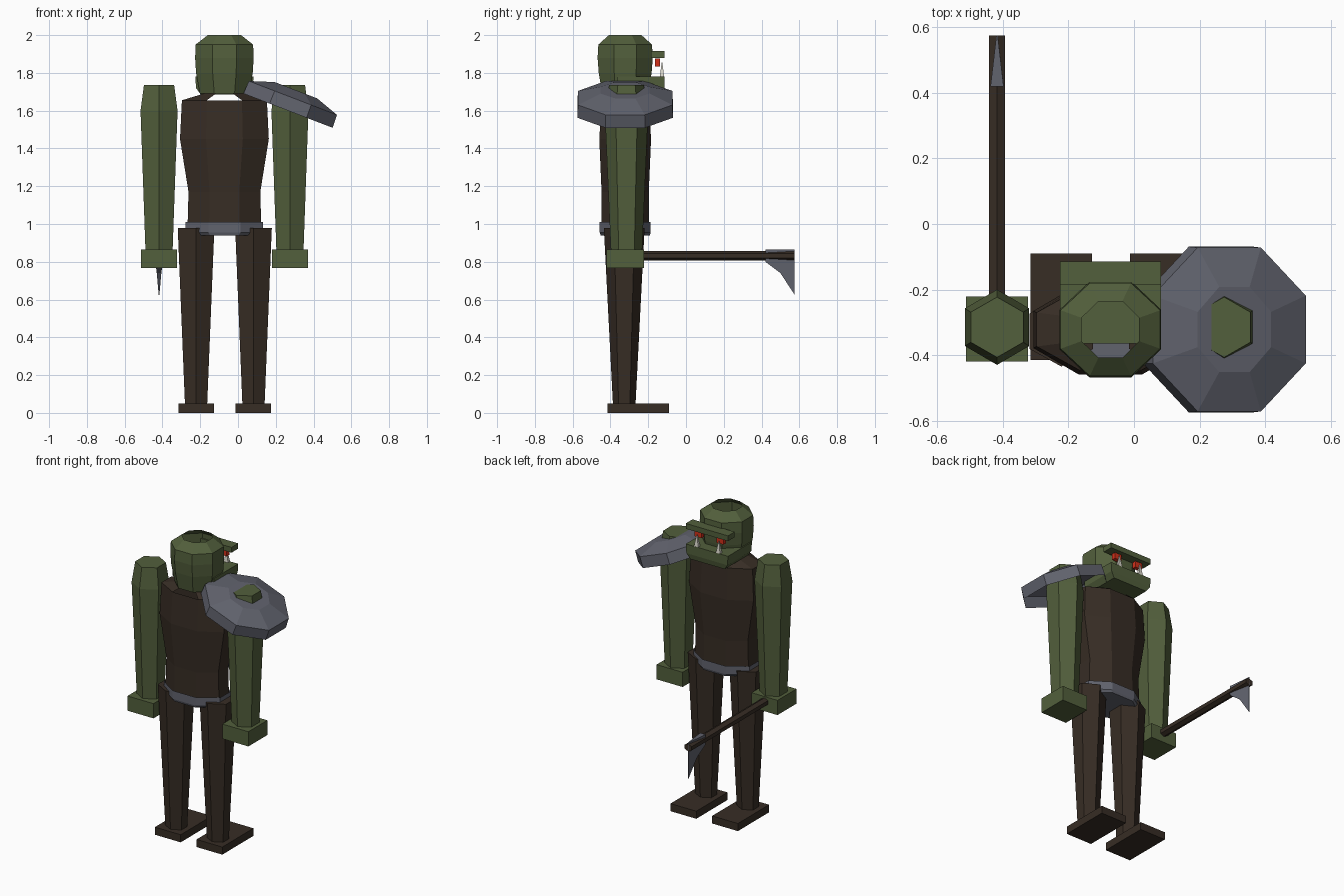
import bpy, bmesh, math
from mathutils import Matrix, Vector

old = bpy.data.objects.get("Cube")
if old:
    bpy.data.objects.remove(old, do_unlink=True)


def material(name, rgb):
    m = bpy.data.materials.new(name)
    m.use_nodes = True
    m.diffuse_color = (*rgb, 1)
    m.node_tree.nodes["Principled BSDF"].inputs["Base Color"].default_value = (*rgb, 1)
    return m


GREEN = material("green skin", (0.085, 0.115, 0.045))
BROWN = material("dark leather", (0.038, 0.026, 0.018))
STEEL = material("dull steel", (0.12, 0.125, 0.155))
RED = material("red eye", (0.65, 0.03, 0.01))
IVORY = material("ivory", (0.7, 0.68, 0.6))


def finish(bm, name, mat):
    bmesh.ops.recalc_face_normals(bm, faces=bm.faces)
    me = bpy.data.meshes.new(name)
    bm.to_mesh(me)
    bm.free()
    me.materials.append(mat)
    ob = bpy.data.objects.new(name, me)
    bpy.context.collection.objects.link(ob)
    return ob


def octagon(hx, hy, k=0.414):
    quarter = [(hx, hy * k), (hx * k, hy)]
    half = quarter + [(-x, y) for x, y in reversed(quarter)]
    return half + [(-x, -y) for x, y in half]


def hexagon(hx, hy):
    return [(hx, hy / 2), (0, hy), (-hx, hy / 2), (-hx, -hy / 2), (0, -hy), (hx, -hy / 2)]


def rectangle(hx, hy):
    return [(hx, hy), (-hx, hy), (-hx, -hy), (hx, -hy)]


def loft(name, mat, shape, sections, at=(0, 0, 0), bottom=True, top=True, turn=None, open_face=None):
    """Stack cross-sections (height, half x, half y) into one shell."""
    bm = bmesh.new()
    rings = [[bm.verts.new((x, y, z)) for x, y in shape(hx, hy)] for z, hx, hy in sections]
    for a, b in zip(rings, rings[1:]):
        for i in range(len(a)):
            j = (i + 1) % len(a)
            bm.faces.new((a[i], a[j], b[j], b[i]))
    if bottom:
        bm.faces.new(rings[0][::-1])
    if top:
        bm.faces.new(rings[-1])
    bmesh.ops.recalc_face_normals(bm, faces=bm.faces)
    if open_face:
        gone = [f for f in bm.faces if open_face(f)]
        bmesh.ops.delete(bm, geom=gone, context="FACES")
    if turn:
        bm.transform(turn)
    bm.transform(Matrix.Translation(at))
    return finish(bm, name, mat)


def box(name, mat, lo, hi):
    c = (Vector(lo) + Vector(hi)) / 2
    h = (Vector(hi) - Vector(lo)) / 2
    return loft(name, mat, rectangle, [(-h.z, h.x, h.y), (h.z, h.x, h.y)], c)


MID_X, MID_Y = -0.072, -0.322
centre = (MID_X, MID_Y, 0)

# Torso, with the collar open at front and back
loft("torso", BROWN, octagon,
     [(0.99, 0.195, 0.125), (1.17, 0.19, 0.125), (1.45, 0.235, 0.137),
      (1.655, 0.225, 0.125), (1.69, 0.11, 0.09)],
     centre, bottom=False, top=False,
     open_face=lambda f: f.calc_center_median().z > 1.656 and abs(f.calc_center_median().x) < 0.01)
loft("belt", STEEL, octagon,
     [(0.94, 0.185, 0.13), (0.955, 0.205, 0.135), (1.01, 0.205, 0.135)], centre, top=False)

# Head shell, open at the crown, with the jaw set through it
loft("head", GREEN, octagon,
     [(1.69, 0.13, 0.122), (1.80, 0.15, 0.14), (1.88, 0.155, 0.146),
      (1.95, 0.152, 0.142), (2.0, 0.088, 0.086)], centre, bottom=False, top=False)
loft("jaw", GREEN, rectangle, [(1.685, 0.125, 0.118), (1.72, 0.15, 0.125), (1.78, 0.154, 0.125)],
     (MID_X, -0.24, 0))
box("brow", GREEN, (-0.226, -0.185, 1.88), (0.082, -0.115, 1.915))

# Eyes and tusks
for side, s in (("right", -1), ("left", 1)):
    x = MID_X + s * 0.08
    box(side + "_eye", RED, (x - 0.025, -0.165, 1.835), (x + 0.025, -0.138, 1.875))
    loft(side + "_tusk", IVORY, rectangle, [(1.775, 0.016, 0.012), (1.855, 0.002, 0.002)],
         (x, -0.127, 0))

# Limbs
for side, arm_x, leg_x in (("right", -0.418, -0.222), ("left", 0.275, 0.082)):
    loft(side + "_arm", GREEN, hexagon,
         [(0.865, 0.072, 0.083), (1.6, 0.098, 0.115), (1.735, 0.08, 0.092)], (arm_x, -0.315, 0))
    box(side + "_hand", GREEN, (arm_x - 0.095, -0.42, 0.768), (arm_x + 0.095, -0.222, 0.865))
    loft(side + "_leg", BROWN, hexagon,
         [(0.05, 0.059, 0.06), (0.98, 0.097, 0.108)], (leg_x, -0.327, 0))
    box(side + "_foot", BROWN, (leg_x - 0.094, -0.415, 0), (leg_x + 0.094, -0.09, 0.05))

# Shoulder guard, tilted outwards and hollow underneath
guard = loft("shoulder_guard", STEEL, octagon,
             [(0, 0.253, 0.253), (0.072, 0.25, 0.25), (0.116, 0.12, 0.13)],
             (0.265, MID_Y, 1.6), bottom=False, turn=Matrix.Rotation(math.radians(21), 4, "Y"))

# Axe
AXE_X = -0.418
loft("axe_handle", BROWN, hexagon, [(-0.35, 0.025, 0.025), (0.575, 0.025, 0.025)],
     (AXE_X, 0, 0.832), turn=Matrix.Rotation(math.radians(-90), 4, "X"))

outline = [(0.42, 0.80, 0.02), (0.42, 0.865, 0.02), (0.575, 0.865, 0.002),
           (0.575, 0.625, 0.002), (0.50, 0.74, 0.012)]
bm = bmesh.new()
sides = [[bm.verts.new((AXE_X + s * t, y, z)) for y, z, t in outline] for s in (-1, 1)]
for ring in sides:
    bm.faces.new(ring)
for i in range(len(outline)):
    j = (i + 1) % len(outline)
    bm.faces.new((sides[0][i], sides[0][j], sides[1][j], sides[1][i]))
finish(bm, "axe_blade", STEEL)
